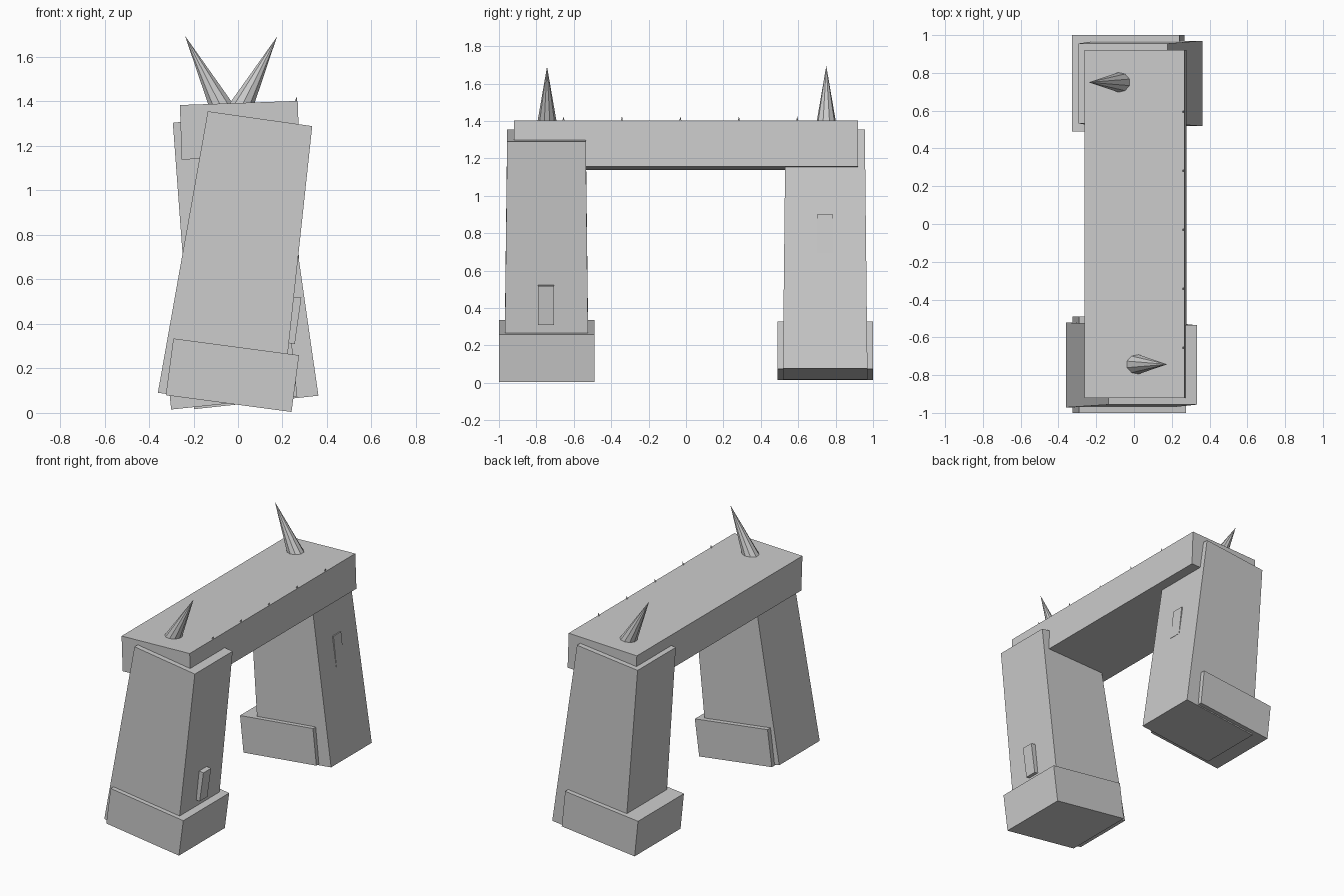
import bpy, bmesh
from math import radians
from mathutils import Matrix, Vector

if "Cube" in bpy.data.objects:
    bpy.data.objects.remove(bpy.data.objects["Cube"])


def block(name, base, tilt, height, bottom, top=None):
    """Tapered box standing on 'base', leaning by 'tilt' degrees towards +x."""
    top = top or bottom
    bm = bmesh.new()
    bmesh.ops.create_cube(bm, size=1)
    for v in bm.verts:
        w, d = top if v.co.z > 0 else bottom
        v.co = Vector((v.co.x * w, v.co.y * d, (v.co.z + 0.5) * height))
    return finish(name, bm, base, tilt)


def spike(name, base, tilt, height, radius, sides):
    bm = bmesh.new()
    bmesh.ops.create_cone(bm, cap_ends=True, segments=sides, radius1=radius,
                          radius2=0, depth=height,
                          matrix=Matrix.Translation((0, 0, height / 2)))
    return finish(name, bm, base, tilt)


def finish(name, bm, base, tilt):
    mesh = bpy.data.meshes.new(name)
    bm.to_mesh(mesh)
    bm.free()
    ob = bpy.data.objects.new(name, mesh)
    ob.location = base
    ob.rotation_euler = (0, radians(tilt), 0)
    bpy.context.collection.objects.link(ob)
    return ob


# leaning pillars
block("front_pillar", (-0.082, -0.746, 0.051), 8.1, 1.284, (0.562, 0.45), (0.474, 0.42))
block("back_pillar", (0.082, 0.744, 0.047), -6.2, 1.29, (0.562, 0.452), (0.474, 0.424))

# plinths around the pillar feet
block("front_plinth", (-0.042, -0.745, 0.042), 7.6, 0.257, (0.57, 0.51))
block("back_plinth", (-0.017, 0.745, 0.045), -6, 0.255, (0.57, 0.51))

# lintel
block("lintel", (0.012, 0, 1.148), -2, 0.245, (0.53, 1.84))

# horn-like spikes on the lintel
spike("front_spike", (-0.001, -0.743, 1.345), 27, 0.388, 0.06, 10)
spike("back_spike", (-0.06, 0.75, 1.345), -27, 0.393, 0.06, 10)

# small studs along the lintel edge
for i in range(5):
    spike(f"stud_{i + 1}", (0.256, -0.655 + i * 0.3125, 1.375), 11, 0.05, 0.012, 6)

# raised panels on the right-hand faces
block("front_panel", (0.238, -0.748, 0.312), 8, 0.21, (0.035, 0.085))
block("back_panel", (0.26, 0.743, 0.69), -6.2, 0.21, (0.03, 0.085))
